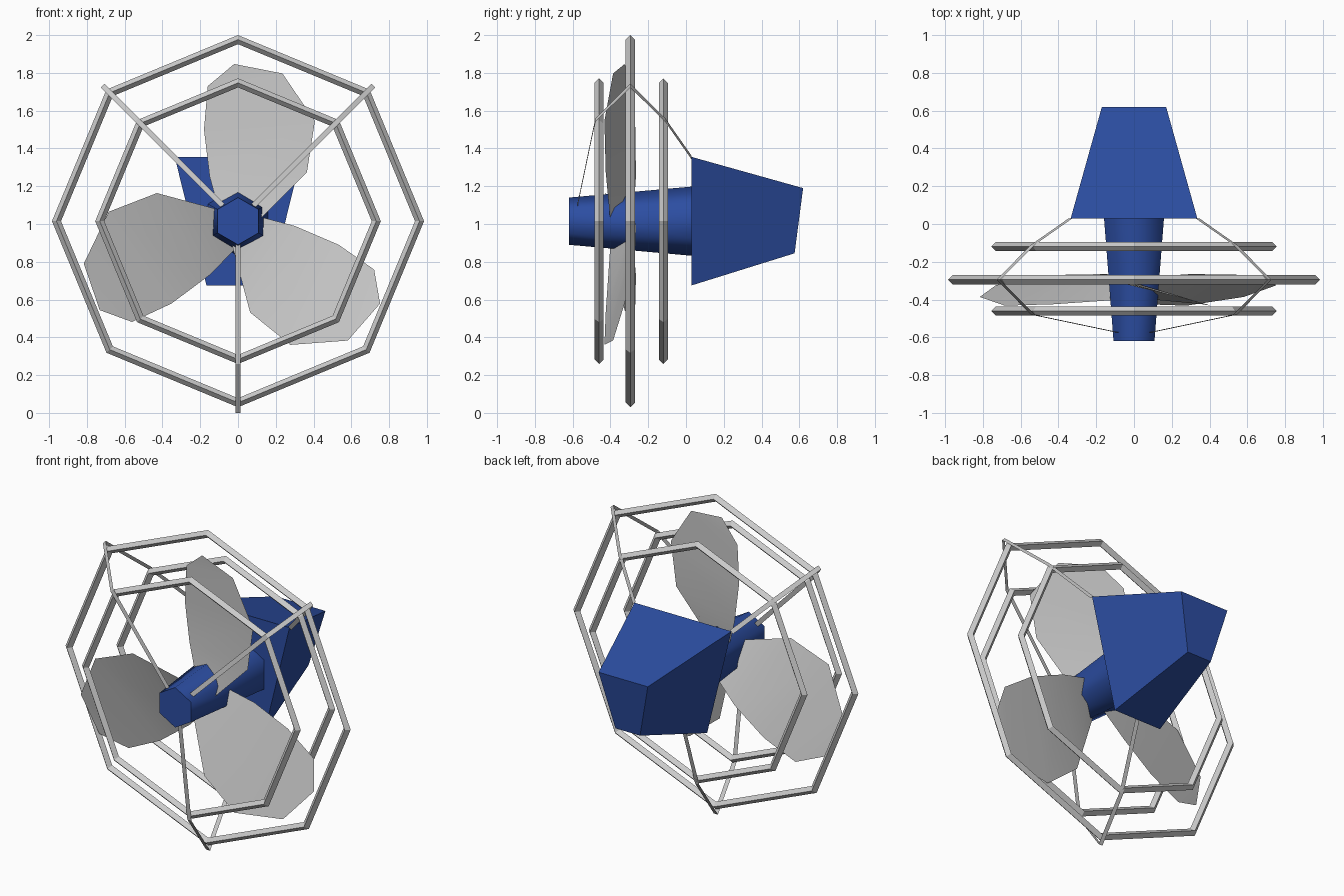
import bpy
from math import sin, cos, pi, radians

if "Cube" in bpy.data.objects:
    bpy.data.objects.remove(bpy.data.objects["Cube"])

CZ = 1.015  # height of the fan axis

blue = bpy.data.materials.new("blue_paint")
blue.diffuse_color = (0.025, 0.075, 0.36, 1)
blue.use_nodes = True
blue.node_tree.nodes["Principled BSDF"].inputs["Base Color"].default_value = blue.diffuse_color


def mesh_object(name, verts, faces, mat=None):
    me = bpy.data.meshes.new(name)
    me.from_pydata(verts, [], faces)
    me.update()
    ob = bpy.data.objects.new(name, me)
    bpy.context.collection.objects.link(ob)
    if mat:
        me.materials.append(mat)
    return ob


def smooth(ob, angle):
    bpy.ops.object.select_all(action='DESELECT')
    ob.select_set(True)
    bpy.context.view_layer.objects.active = ob
    bpy.ops.object.shade_smooth_by_angle(angle=radians(angle))


def loft(name, loops, mat):
    """Skin between two closed loops and cap both ends."""
    n = len(loops[0])
    faces = [(i, (i + 1) % n, n + (i + 1) % n, n + i) for i in range(n)]
    faces += [tuple(reversed(range(n))), tuple(range(n, 2 * n))]
    return mesh_object(name, loops[0] + loops[1], faces, mat)


# Guard rings: octagons with a diamond section
for name, y, r in (("front_guard_ring", -0.46, 0.732),
                   ("outer_guard_ring", -0.295, 0.961),
                   ("rear_guard_ring", -0.12, 0.732)):
    bpy.ops.mesh.primitive_torus_add(
        major_segments=8, minor_segments=4, major_radius=r, minor_radius=0.024,
        location=(0, y, CZ), rotation=(pi / 2, 0, 0))
    bpy.context.object.name = name

# Guard struts: flat ribbons bent around the rings
for name, deg, end in (("left_strut", 135, 0.475), ("right_strut", 45, 0.475),
                       ("bottom_strut", 270, 0.34)):
    a = radians(deg)
    path = [(0.115, -0.575), (0.757, -0.48), (1.015, -0.295), (0.757, -0.11), (end, 0.03)]
    verts = []
    for r, y in path:
        for w in (-0.014, 0.014):
            verts.append((r * cos(a) - w * sin(a), y, CZ + r * sin(a) + w * cos(a)))
    mesh_object(name, verts, [(2 * i, 2 * i + 1, 2 * i + 3, 2 * i + 2) for i in range(4)])

# Tapered six-sided hub
hub = loft("hub", [[(r * sin(i * pi / 3), y, CZ + r * cos(i * pi / 3)) for i in range(6)]
                   for r, y in ((0.125, -0.62), (0.183, 0.03))], blue)
smooth(hub, 65)

# Motor housing: trapezoid block narrowing to a tilted back face
loft("motor_housing", [
    [(-0.335, 0.03, 1.355), (0.335, 0.03, 1.355), (0.167, 0.03, 0.675), (-0.167, 0.03, 0.675)],
    [(-0.17, 0.62, 1.19), (0.17, 0.62, 1.19), (0.085, 0.575, 0.845), (-0.085, 0.575, 0.845)],
], blue)

# Blades: twisted sheets, left and right edge points (x, y, height above axis)
left = [(-0.09, -0.28, 0.04), (-0.15, -0.265, 0.26), (-0.18, -0.268, 0.51),
        (-0.16, -0.28, 0.74), (-0.02, -0.325, 0.857)]
right = [(0.10, -0.40, 0.02), (0.365, -0.425, 0.285), (0.407, -0.432, 0.555),
         (0.235, -0.386, 0.807)]
outline = left + right[::-1]
quads = [(0, 1, 7, 8), (1, 2, 6, 7), (2, 3, 5, 6), (3, 4, 5)]
for k, name in enumerate(("top_blade", "left_blade", "right_blade")):
    a = k * 2 * pi / 3
    blade = mesh_object(name, [(x * cos(a) - z * sin(a), y, 0.99 + x * sin(a) + z * cos(a))
                               for x, y, z in outline], quads)
    smooth(blade, 40)
